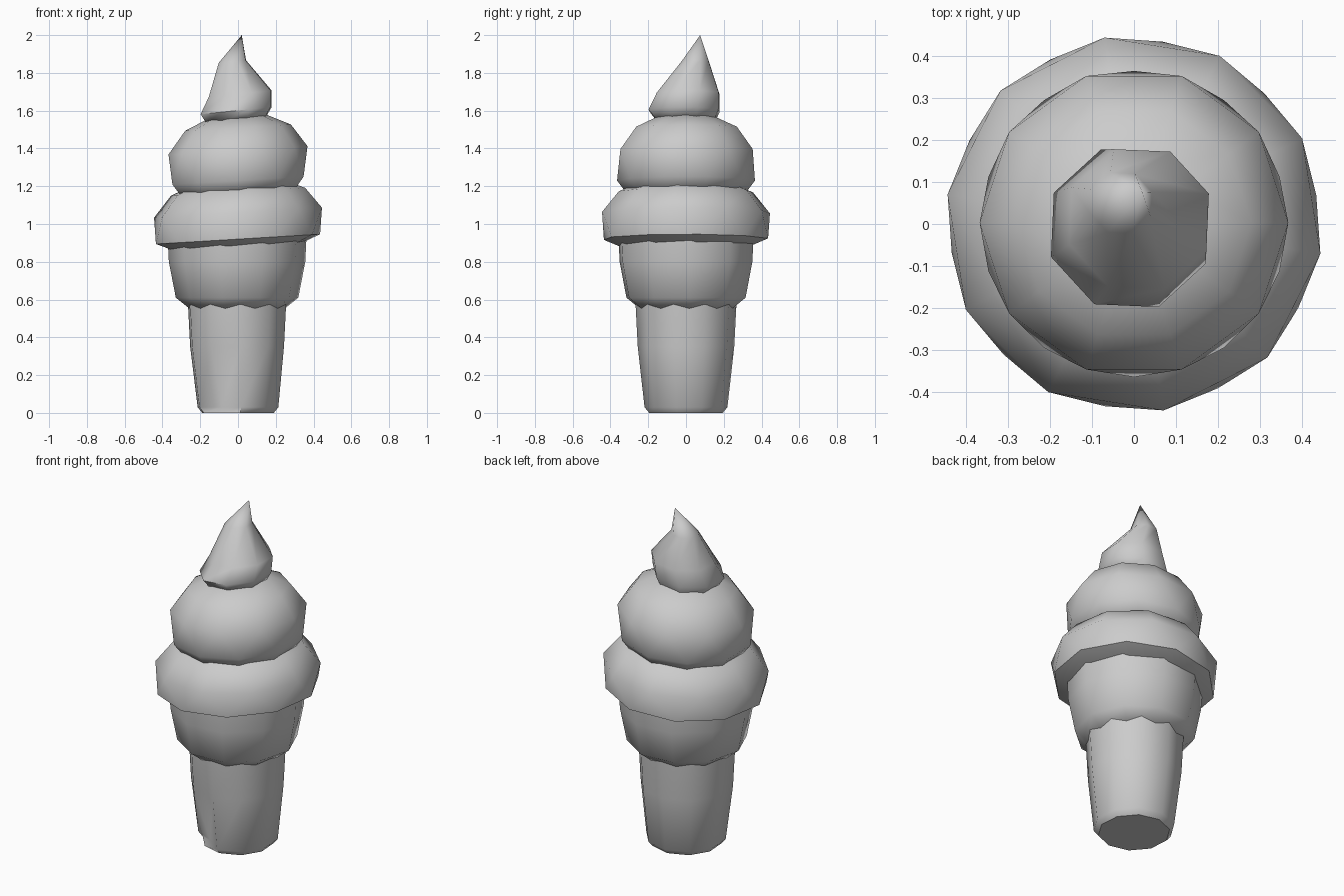
import bpy
import bmesh
from math import cos, sin, radians
from mathutils import Vector

cube = bpy.data.objects.get("Cube")
if cube:
    bpy.data.objects.remove(cube)

grey = bpy.data.materials.new("plain grey")
grey.use_nodes = True
grey.diffuse_color = (0.6, 0.6, 0.6, 1)
bsdf = next(n for n in grey.node_tree.nodes if n.type == "BSDF_PRINCIPLED")
bsdf.inputs["Base Color"].default_value = (0.6, 0.6, 0.6, 1)


def stack(name, rings, sides, phase=0, tilt=0, angle=60, dent=None):
    """Skin stacked rings given as (z, radius, centre x, centre y, twist)."""
    bm = bmesh.new()
    loops = []
    for z, r, cx, cy, twist in rings:
        loop = []
        for i in range(sides):
            a = radians(phase + twist + 360 * i / sides)
            x, y = r * cos(a), r * sin(a)
            loop.append(bm.verts.new((cx + x, cy + y, z + tilt * x)))
        loops.append(loop)
    for low, high in zip(loops, loops[1:]):
        for i in range(sides):
            j = (i + 1) % sides
            bm.faces.new((low[i], low[j], high[j], high[i]))
    bm.faces.new(loops[0][::-1])
    bm.faces.new(loops[-1])
    # Push one edge vertex towards the axis
    if dent:
        ring, index, scale = dent
        v = loops[ring][index]
        v.co = Vector((v.co.x * scale, v.co.y * scale, v.co.z))
    bmesh.ops.remove_doubles(bm, verts=bm.verts[:], dist=0.0005)
    bmesh.ops.recalc_face_normals(bm, faces=bm.faces[:])
    mesh = bpy.data.meshes.new(name)
    bm.to_mesh(mesh)
    bm.free()
    mesh.materials.append(grey)
    obj = bpy.data.objects.new(name, mesh)
    bpy.context.collection.objects.link(obj)
    bpy.ops.object.select_all(action="DESELECT")
    obj.select_set(True)
    bpy.context.view_layer.objects.active = obj
    bpy.ops.object.shade_smooth_by_angle(angle=radians(angle))
    return obj


# Wafer cup: narrow stem and wider collar
stack("cone_stem", [
    (0, 0.195, 0, 0, 0),
    (0.03, 0.22, 0, 0, 0),
    (0.35, 0.256, -0.005, 0, 0),
    (0.58, 0.268, -0.005, 0, 0),
], 10, phase=22, angle=50, dent=(1, 6, 0.75))

stack("cone_collar", [
    (0.55, 0.25, -0.005, 0, 0),
    (0.61, 0.325, -0.005, 0, 0),
    (0.80, 0.362, -0.005, 0, 0),
    (0.92, 0.368, -0.005, 0, 0),
], 10, phase=4, angle=50)

# Two leaning swirls
stack("lower_swirl", [
    (0.87, 0.32, 0, 0, 18),
    (0.92, 0.44, 0, 0, 18),
    (1.06, 0.45, 0, 0, 0),
    (1.17, 0.36, 0, 0, 0),
    (1.23, 0.22, 0, 0, 0),
], 10, phase=-9, tilt=0.06)

stack("middle_swirl", [
    (1.13, 0.22, 0, 0, 18),
    (1.17, 0.32, 0, 0, 18),
    (1.23, 0.365, 0, 0, 18),
    (1.39, 0.368, 0, 0.003, 0),
    (1.51, 0.28, 0, 0.003, 0),
    (1.57, 0.15, 0, 0, 0),
], 10, tilt=0.06)

# Pointed peak, curling to the back
stack("swirl_tip", [
    (1.545, 0.165, -0.01, 0, 0),
    (1.60, 0.2, -0.01, -0.01, 0),
    (1.69, 0.177, 0.012, 0.012, 0),
    (1.86, 0.077, -0.03, 0.05, 0),
    (2.0, 0, 0.02, 0.075, 0),
], 8, phase=20, tilt=0.1)
